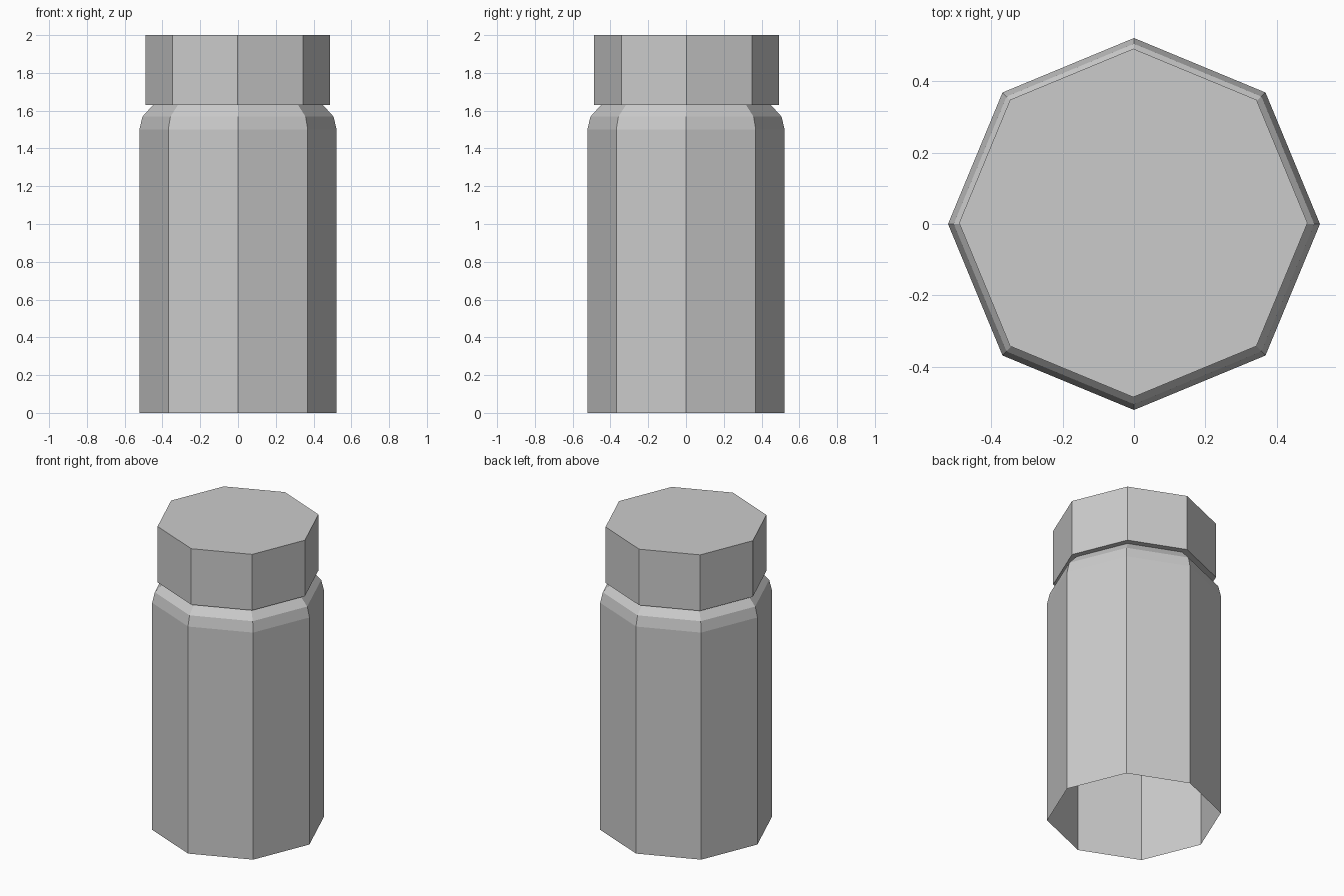
import bpy
import bmesh
from math import cos, sin, pi

SIDES = 8

cube = bpy.data.objects.get("Cube")
if cube:
    bpy.data.objects.remove(cube, do_unlink=True)

# Plain grey used for the whole model
grey = bpy.data.materials.new("plain_grey")
grey.use_nodes = True
grey.diffuse_color = (0.6, 0.6, 0.6, 1)
grey.node_tree.nodes["Principled BSDF"].inputs["Base Color"].default_value = grey.diffuse_color


def lathe(name, profile, cap_bottom, cap_top, centre=(0, 0)):
    """Eight-sided turned part from (radius, height) points, bottom to top."""
    bm = bmesh.new()
    rings = []
    for radius, z in profile:
        angles = [2 * pi * i / SIDES for i in range(SIDES)]
        rings.append([bm.verts.new((radius * cos(a), radius * sin(a), z)) for a in angles])
    for low, high in zip(rings, rings[1:]):
        for i in range(SIDES):
            j = (i + 1) % SIDES
            bm.faces.new((low[i], low[j], high[j], high[i]))
    if cap_bottom:
        bm.faces.new(rings[0][::-1])
    if cap_top:
        bm.faces.new(rings[-1])
    mesh = bpy.data.meshes.new(name)
    bm.to_mesh(mesh)
    bm.free()
    mesh.materials.append(grey)
    obj = bpy.data.objects.new(name, mesh)
    obj.location = (*centre, 0)
    bpy.context.collection.objects.link(obj)
    return obj


# Body, open underneath, with a sloped shoulder that meets the lid
lathe("bottle_body", [(0.522, 0), (0.522, 1.5), (0.506, 1.568), (0.45, 1.63)], False, False)

# Closed lid
lathe("lid", [(0.489, 1.63), (0.489, 2)], True, True, (-0.002, 0.003))
